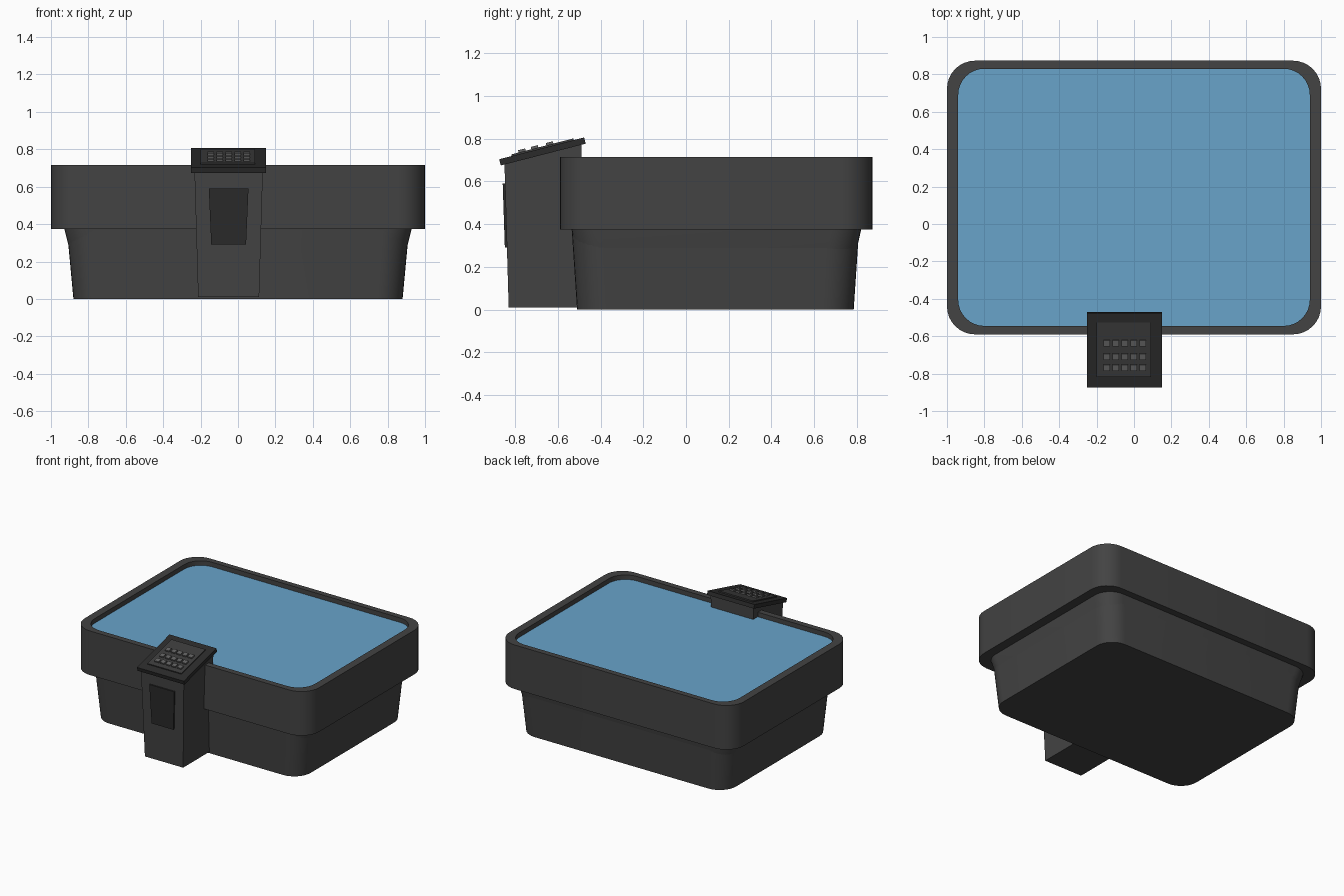
import bpy, bmesh, math
from mathutils import Matrix, Vector

if "Cube" in bpy.data.objects:
    bpy.data.objects.remove(bpy.data.objects["Cube"])


def material(name, rgb):
    m = bpy.data.materials.new(name)
    m.diffuse_color = (*rgb, 1)
    m.use_nodes = True
    m.node_tree.nodes["Principled BSDF"].inputs["Base Color"].default_value = m.diffuse_color
    return m


BODY = material("body_grey", (0.056, 0.056, 0.056))
DARK = material("dark_grey", (0.024, 0.024, 0.024))
PANEL = material("panel_grey", (0.045, 0.045, 0.045))
BUTTON = material("button_grey", (0.12, 0.12, 0.12))
WATER = material("water_blue", (0.14, 0.37, 0.59))


def finish(bm, name, mat, smooth=False):
    bmesh.ops.recalc_face_normals(bm, faces=bm.faces[:])
    me = bpy.data.meshes.new(name)
    bm.to_mesh(me)
    bm.free()
    me.materials.append(mat)
    ob = bpy.data.objects.new(name, me)
    bpy.context.collection.objects.link(ob)
    if smooth:
        bpy.context.view_layer.objects.active = ob
        ob.select_set(True)
        bpy.ops.object.shade_smooth_by_angle(angle=math.radians(30))
        ob.select_set(False)
    return ob


def ring(bm, hx, y0, y1, z, r, n=8):
    """Rounded rectangle loop of vertices."""
    verts = []
    corners = [(hx - r, y1 - r), (r - hx, y1 - r), (r - hx, y0 + r), (hx - r, y0 + r)]
    for q, (cx, cy) in enumerate(corners):
        for i in range(n + 1):
            a = math.pi / 2 * (q + i / n)
            verts.append(bm.verts.new((cx + r * math.cos(a), cy + r * math.sin(a), z)))
    return verts


def loft(bm, rings):
    for a, b in zip(rings, rings[1:]):
        for i in range(len(a)):
            j = (i + 1) % len(a)
            bm.faces.new((a[i], a[j], b[j], b[i]))
    bm.faces.new(rings[0])
    bm.faces.new(rings[-1])


# Tub: tapered base, overhanging upper wall, rim and inner basin
bm = bmesh.new()
loft(bm, [ring(bm, *p) for p in (
    (0.88, -0.51, 0.785, 0.0, 0.14),
    (0.915, -0.535, 0.81, 0.375, 0.145),
    (1.0, -0.59, 0.873, 0.375, 0.15),
    (1.0, -0.59, 0.873, 0.715, 0.15),
    (0.94, -0.545, 0.83, 0.715, 0.14),
    (0.94, -0.545, 0.83, 0.42, 0.14),
    (0.85, -0.47, 0.75, 0.06, 0.13))])
finish(bm, "tub", BODY, True)

# Water surface
bm = bmesh.new()
bm.faces.new(ring(bm, 0.94, -0.545, 0.83, 0.68, 0.14))
finish(bm, "water", WATER)

CX = -0.05


def prism(name, mat, side, half_widths):
    """Side outline (y, z), each point with its own half width in x."""
    bm = bmesh.new()
    rows = [[bm.verts.new((CX + s * w, y, z)) for (y, z), w in zip(side, half_widths)]
            for s in (-1, 1)]
    loft(bm, rows)
    return finish(bm, name, mat)


# Pedestal and the tapered plate on its front
prism("pedestal", BODY,
      [(-0.83, 0.01), (-0.85, 0.69), (-0.49, 0.78), (-0.49, 0.01)],
      [0.163, 0.183, 0.183, 0.163])
prism("front_plate", DARK,
      [(-0.848, 0.29), (-0.858, 0.59), (-0.84, 0.59), (-0.83, 0.29)],
      [0.093, 0.106, 0.106, 0.093])

# Tilted control head
TILT = Matrix.Translation((CX, -0.672, 0.74)) @ Matrix.Rotation(math.radians(14.4), 4, 'X')


def boxes(name, mat, items):
    bm = bmesh.new()
    for centre, size in items:
        m = TILT @ Matrix.Translation(centre) @ Matrix.Diagonal((*size, 1))
        bmesh.ops.create_cube(bm, size=1, matrix=m)
    return finish(bm, name, mat)


boxes("control_head", DARK, [((0, 0, 0), (0.4, 0.41, 0.03))])
boxes("control_panel", PANEL, [((-0.005, 0.005, 0.015), (0.29, 0.3, 0.016))])
boxes("buttons", BUTTON, [((0.048 * i, y, 0.026), (0.034, 0.034, 0.016))
                          for i in range(-2, 3) for y in (0.042, -0.031, -0.092)])
